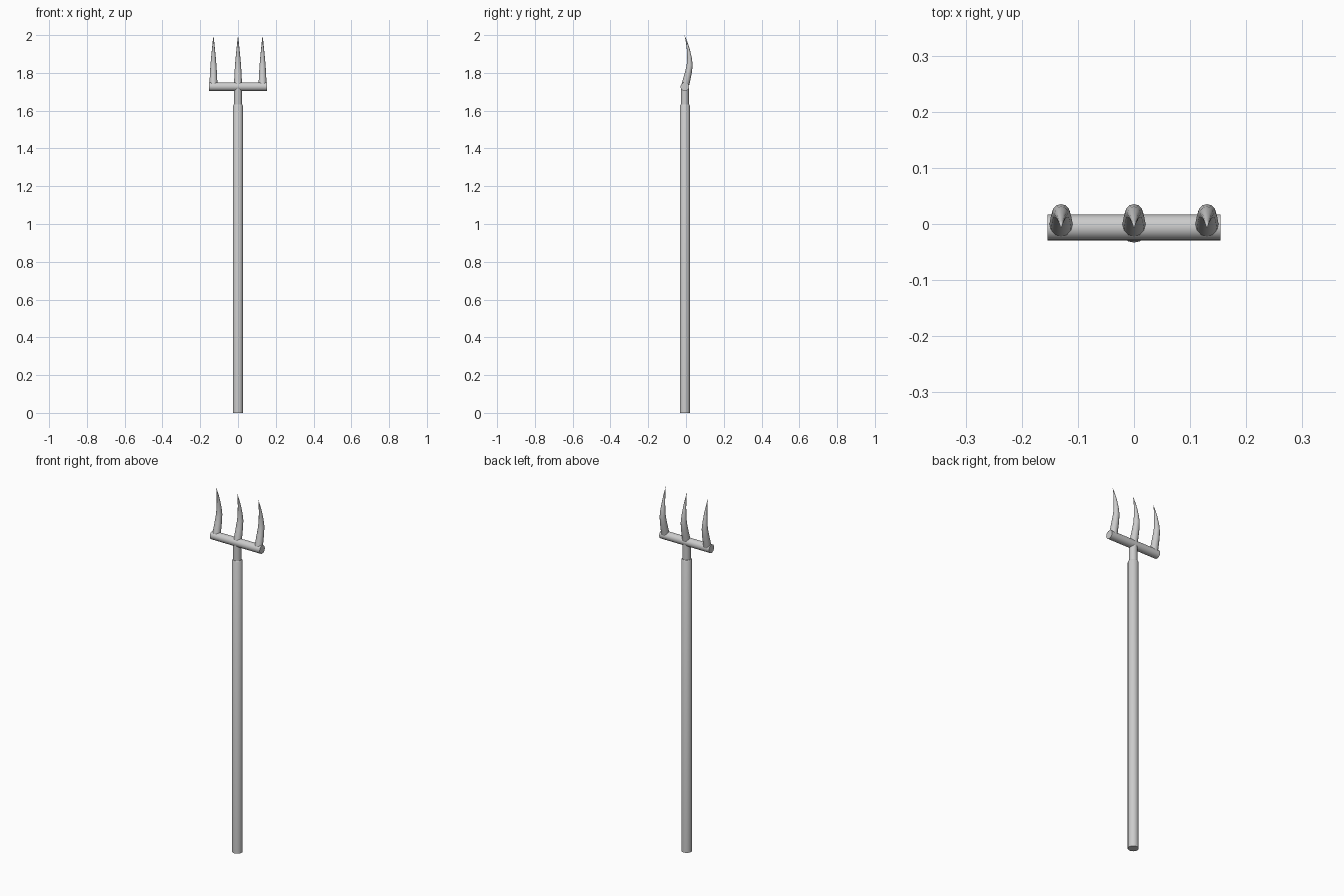
import bpy, bmesh, math
from mathutils import Matrix

if "Cube" in bpy.data.objects:
    bpy.data.objects.remove(bpy.data.objects["Cube"])

CY = -0.006  # y of the shaft axis


def sweep(name, rings, sides=16, xform=Matrix()):
    """Skin horizontal rings given as (y, z, radius); radius 0 makes a point."""
    bm = bmesh.new()
    loops = []
    for y, z, r in rings:
        n = sides if r > 0 else 1
        loops.append([bm.verts.new((r * math.cos(math.tau * i / sides),
                                    y + r * math.sin(math.tau * i / sides), z))
                      for i in range(n)])
    for a, b in zip(loops, loops[1:]):
        for i in range(sides):
            j = (i + 1) % sides
            if len(b) == 1:
                bm.faces.new((a[i], a[j], b[0]))
            else:
                bm.faces.new((a[i], a[j], b[j], b[i]))
    bm.faces.new(loops[0][::-1])
    if len(loops[-1]) > 1:
        bm.faces.new(loops[-1])
    bm.transform(xform)
    me = bpy.data.meshes.new(name)
    bm.to_mesh(me)
    bm.free()
    ob = bpy.data.objects.new(name, me)
    bpy.context.collection.objects.link(ob)
    bpy.ops.object.select_all(action='DESELECT')
    ob.select_set(True)
    bpy.context.view_layer.objects.active = ob
    bpy.ops.object.shade_smooth_by_angle(angle=math.radians(35))
    return ob


# Long handle with a slightly rounded top edge
sweep("handle", [(CY, 0, 0.027), (CY, 1.625, 0.027), (CY, 1.632, 0.023)])

# Thinner neck between handle and crossbar
sweep("neck", [(CY, 1.62, 0.021), (CY, 1.727, 0.021)])

# Crossbar lying along x
sweep("crossbar", [(0, -0.154, 0.023), (0, 0.154, 0.023)],
      xform=Matrix.Translation((0, CY, 1.727)) @ Matrix.Rotation(math.pi / 2, 4, 'Y'))

# Three curved, pointed tines
tine = [(CY, 1.725, 0.021), (0.001, 1.755, 0.0205), (0.012, 1.80, 0.0185),
        (0.0195, 1.84, 0.016), (0.0185, 1.88, 0.0125), (0.012, 1.925, 0.008),
        (0.003, 1.965, 0.004), (-0.008, 2.0, 0)]
for label, x in (("left", -0.13), ("middle", 0), ("right", 0.13)):
    sweep(label + "_tine", tine, 12, Matrix.Translation((x, 0, 0)))
